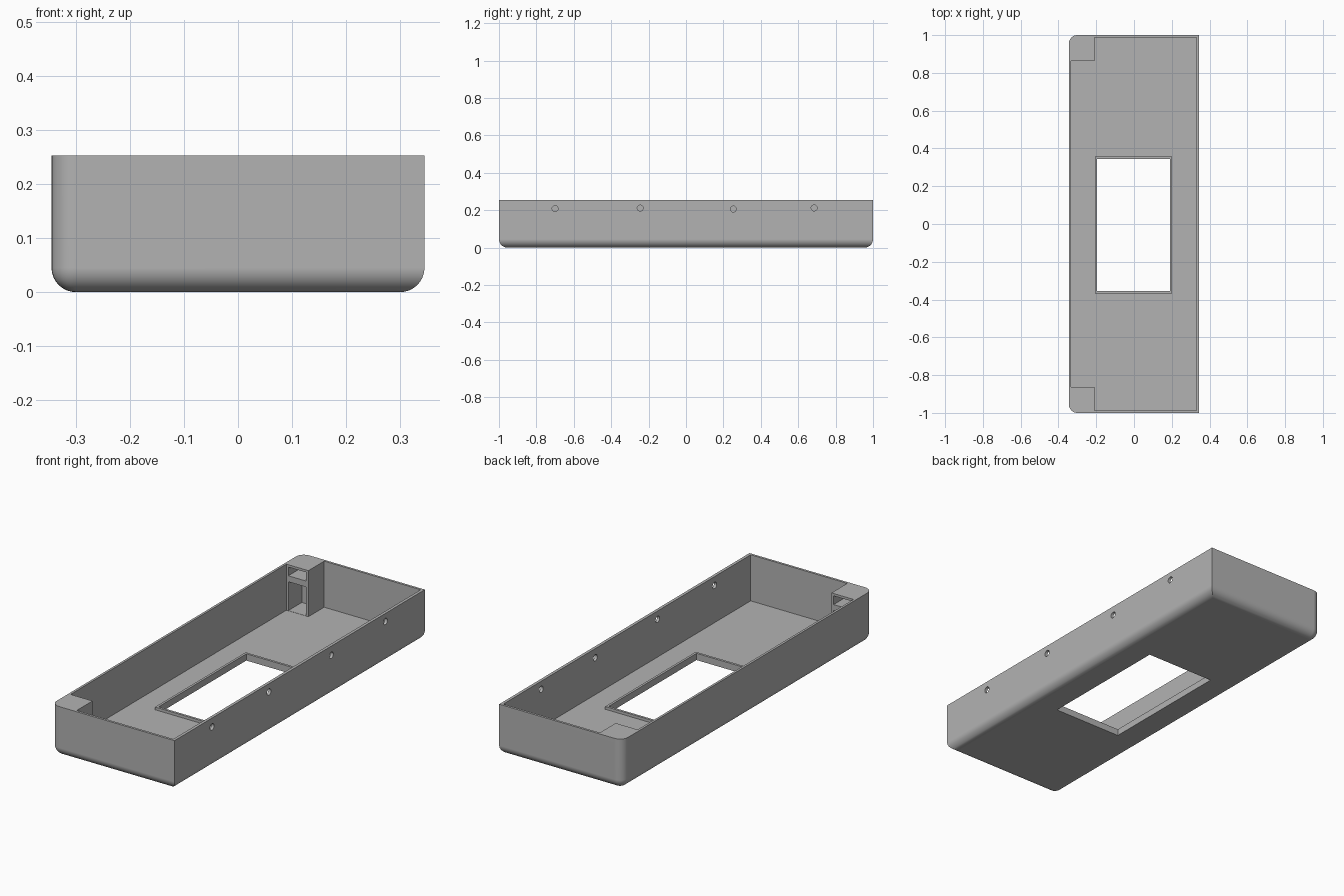
import bpy, bmesh
from mathutils import Matrix, Vector

cube = bpy.data.objects.get("Cube")
if cube:
    bpy.data.objects.remove(cube, do_unlink=True)

HX, HY, H = 0.345, 1.0, 0.253     # half width, half length, height
FLOOR, R = 0.02, 0.045            # floor thickness, corner radius

grey = bpy.data.materials.new("plain grey")
grey.use_nodes = True
grey.diffuse_color = (0.45, 0.45, 0.45, 1)
grey.node_tree.nodes["Principled BSDF"].inputs["Base Color"].default_value = (0.45, 0.45, 0.45, 1)


def finish(bm, name):
    mesh = bpy.data.meshes.new(name)
    bmesh.ops.recalc_face_normals(bm, faces=bm.faces)
    bm.to_mesh(mesh)
    bm.free()
    mesh.materials.append(grey)
    ob = bpy.data.objects.new(name, mesh)
    bpy.context.collection.objects.link(ob)
    return ob


def box_mesh(lo, hi):
    bm = bmesh.new()
    lo, hi = Vector(lo), Vector(hi)
    bmesh.ops.create_cube(bm, size=1, matrix=Matrix.Translation((lo + hi) / 2)
                          @ Matrix.Diagonal((*(hi - lo), 1)))
    return bm


def box(name, lo, hi):
    return finish(box_mesh(lo, hi), name)


def apply_boolean(target, tool, operation):
    mod = target.modifiers.new("cut", 'BOOLEAN')
    mod.operation, mod.solver, mod.object = operation, 'EXACT', tool
    bpy.context.view_layer.objects.active = target
    bpy.ops.object.modifier_apply(modifier=mod.name)
    bpy.data.objects.remove(tool, do_unlink=True)


# Outer shell: rounded along the bottom and on the two right-hand corners
bm = box_mesh((-HX, -HY, 0), (HX, HY, H))
rounded = []
for e in bm.edges:
    a, b = (v.co for v in e.verts)
    if max(a.z, b.z) < H / 2 or (abs(a.z - b.z) > H / 2 and a.x < 0):
        rounded.append(e)
bmesh.ops.bevel(bm, geom=rounded, offset=R, offset_type='OFFSET', segments=8,
                profile=0.5, affect='EDGES', clamp_overlap=True)
tray = finish(bm, "tray")

# Main cavity, narrowed at both ends to leave the corner blocks
bm = bmesh.new()
half = [(-0.21, -0.988), (0.33, -0.988)]
outline = half + [(x, -y) for x, y in reversed(half)]
outline += [(-0.21, 0.862), (-0.333, 0.862), (-0.333, -0.862), (-0.21, -0.862)]
face = bm.faces.new([bm.verts.new((x, y, FLOOR)) for x, y in outline])
walls = bmesh.ops.extrude_face_region(bm, geom=[face])
bmesh.ops.translate(bm, vec=(0, 0, H), verts=[v for v in walls["geom"]
                    if isinstance(v, bmesh.types.BMVert)])
apply_boolean(tray, finish(bm, "cavity_cutter"), 'DIFFERENCE')

# Raised rim round the floor opening, then the opening itself
X0, X1, Y0, Y1, RIM = -0.195, 0.19, -0.355, 0.345, 0.012
rim = box("opening_rim", (X0 - RIM, Y0 - RIM, FLOOR / 2), (X1 + RIM, Y1 + RIM, 0.034))
apply_boolean(tray, rim, 'UNION')
apply_boolean(tray, box("opening_cutter", (X0, Y0, -0.1), (X1, Y1, 0.1)), 'DIFFERENCE')

# Corner block pockets, one above and one below the shelf
for side in (-1, 1):
    for low, high in ((FLOOR + 0.001, 0.167), (0.197, 0.241)):
        near, far = sorted((side * 0.85, side * 0.97))
        pocket = box("pocket_cutter", (-0.322, near, low), (-0.222, far, high))
        apply_boolean(tray, pocket, 'DIFFERENCE')

# Screw holes through the left wall
for y, z in ((-0.70, 0.208), (-0.245, 0.211), (0.253, 0.206), (0.685, 0.212)):
    bm = bmesh.new()
    bmesh.ops.create_cone(bm, cap_ends=True, segments=24, radius1=0.016,
                          radius2=0.016, depth=0.1,
                          matrix=Matrix.Translation((HX, y, z)) @ Matrix.Rotation(1.5707963, 4, 'Y'))
    apply_boolean(tray, finish(bm, "hole_cutter"), 'DIFFERENCE')

# Smooth the rounded corners and keep flat walls flat
bpy.ops.object.select_all(action='DESELECT')
tray.select_set(True)
bpy.context.view_layer.objects.active = tray
bpy.ops.object.shade_smooth_by_angle(angle=0.6)
weighted = tray.modifiers.new("flat walls", 'WEIGHTED_NORMAL')
weighted.keep_sharp = True
